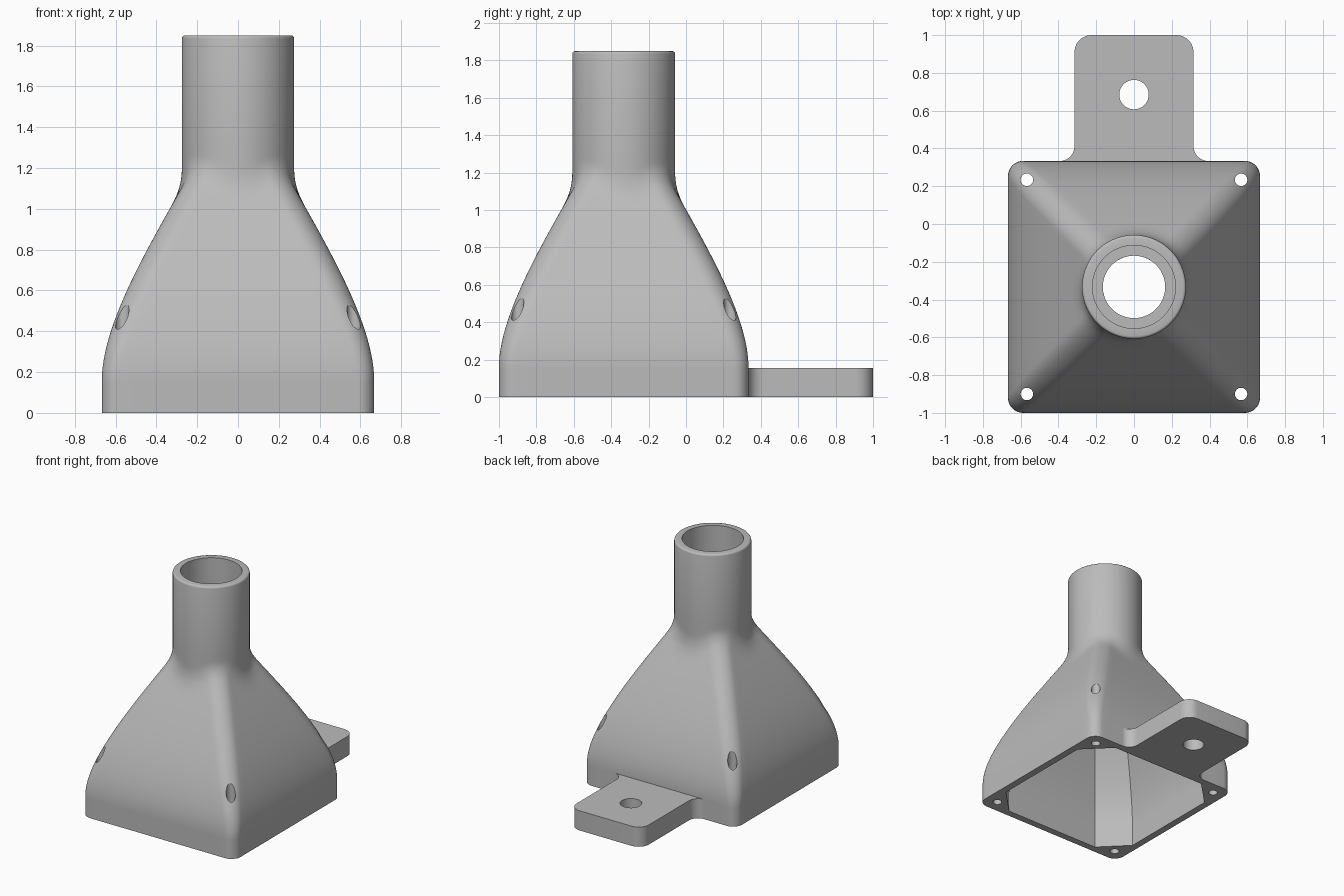
import bpy, bmesh
from math import sin, cos, pi, radians, hypot
from mathutils import Vector

if "Cube" in bpy.data.objects:
    bpy.data.objects.remove(bpy.data.objects["Cube"])

CY = -0.333          # centre line of the funnel in y
WALL = 0.055
TUBE_R, SOCKET_R, BORE_R = 0.275, 0.22, 0.165
LEDGE_Z, NECK_Z, TOP = 1.25, 1.3, 1.85
SIDE, ARC = 16, 10   # segments per flat side and per corner

grey = bpy.data.materials.new("plain grey")
grey.use_nodes = True
grey.diffuse_color = (0.5, 0.5, 0.5, 1)
grey.node_tree.nodes["Principled BSDF"].inputs["Base Color"].default_value = (0.5, 0.5, 0.5, 1)


def make_object(name, bm):
    bmesh.ops.recalc_face_normals(bm, faces=bm.faces)
    mesh = bpy.data.meshes.new(name)
    bm.to_mesh(mesh)
    bm.free()
    mesh.materials.append(grey)
    obj = bpy.data.objects.new(name, mesh)
    bpy.context.collection.objects.link(obj)
    return obj


def drill(obj, x, y, radius, height):
    """Cut a vertical round hole up to the given height."""
    bpy.ops.mesh.primitive_cylinder_add(vertices=40, radius=radius, depth=height + 0.1,
                                        location=(x, y, height / 2 - 0.05))
    cutter = bpy.context.object
    cutter.hide_render = True
    mod = obj.modifiers.new("hole", 'BOOLEAN')
    mod.operation, mod.solver, mod.object = 'DIFFERENCE', 'EXACT', cutter
    bpy.context.view_layer.objects.active = obj
    bpy.ops.object.modifier_apply(modifier=mod.name)
    bpy.data.objects.remove(cutter)


def smooth(obj):
    bpy.ops.object.select_all(action='DESELECT')
    obj.select_set(True)
    bpy.context.view_layer.objects.active = obj
    bpy.ops.object.shade_smooth_by_angle(angle=radians(32))


def smooth_max(a, b, k):
    blend = max(k - abs(a - b), 0) / k
    return max(a, b) + blend * blend * k / 4


def section(half, corner, radius, z, k, chamfer=False):
    """Square with rounded or chamfered corners, pushed out to at least a circle."""
    pts = []
    flat = half - corner
    for q in range(4):
        c, s = cos(q * pi / 2), sin(q * pi / 2)
        quarter = [(half, flat * (2 * i / SIDE - 1)) for i in range(SIDE)]
        for i in range(ARC):
            a = i / ARC
            if chamfer:
                quarter.append((half - corner * a, flat + corner * a))
            else:
                quarter.append((flat + corner * cos(a * pi / 2), flat + corner * sin(a * pi / 2)))
        for x, y in quarter:
            d = hypot(x, y)
            f = smooth_max(d, radius, k) / d
            pts.append(Vector(((x * c - y * s) * f, CY + (x * s + y * c) * f, z)))
    return pts


# Flank curve: straight base, S-curve, then a straight run into the tube
flank = [(0.667, 0.0), (0.667, 0.155)]
p = [Vector(v) for v in ((0.667, 0.16), (0.667, 0.42), (0.46, 0.78), (0.278, 1.1))]
for i in range(25):
    t = i / 24
    u = 1 - t
    flank.append(tuple(p[0] * u**3 + p[1] * 3*u*u*t + p[2] * 3*u*t*t + p[3] * t**3))
for i in range(1, 13):
    flank.append((0.278 - 0.108 * i / 12, 1.1 + (NECK_Z - 1.1) * i / 12))


def outer(half, z, radius=TUBE_R):
    corner = 0.08 + 0.03 * min(max((z - 0.16) / 0.4, 0), 1)
    return section(half, corner, radius, z, 0.05)


def inner(half, z, radius=BORE_R):
    half = max(half - WALL, 0.12)
    return section(half, min(0.1 + 0.16 * half, half * 0.8), radius, z, 0.01, True)


# Funnel: outside rings going up, inside rings coming down, closed at the base
thin = flank[-1][0]
rings = [outer(h, z) for h, z in flank]
for a in (0, 30, 60, 90):
    r = 0.015
    rings.append(outer(thin, TOP - r + r * sin(radians(a)), TUBE_R - r + r * cos(radians(a))))
rings += [inner(thin, TOP, SOCKET_R), inner(thin, LEDGE_Z, SOCKET_R), inner(thin, LEDGE_Z)]
rings += [inner(h, z) for h, z in reversed(flank) if z < LEDGE_Z - 0.005]

bm = bmesh.new()
loops = [[bm.verts.new(v) for v in ring] for ring in rings]
for low, high in zip(loops, loops[1:] + loops[:1]):
    n = len(low)
    for i in range(n):
        j = (i + 1) % n
        bm.faces.new((low[i], low[j], high[j], high[i]))
funnel = make_object("funnel_body", bm)
for sx in (-1, 1):
    for sy in (-1, 1):
        drill(funnel, sx * 0.567, CY + sy * 0.567, 0.033, 0.75)
smooth(funnel)


# Mounting tab with rounded outer corners and flared root
def arc(cx, cy, r, start, end):
    return [(cx + r * cos(radians(start + (end - start) * i / 10)),
             cy + r * sin(radians(start + (end - start) * i / 10))) for i in range(11)]


right = [(0.395, 0.295)] + arc(0.395, 0.413, 0.08, 270, 180) + arc(0.225, 0.91, 0.09, 0, 90)
outline = right + [(-x, y) for x, y in reversed(right)]
bm = bmesh.new()
face = bm.faces.new([bm.verts.new((x, y, 0)) for x, y in outline])
top = bmesh.ops.extrude_face_region(bm, geom=[face])["geom"]
bmesh.ops.translate(bm, vec=(0, 0, 0.155),
                    verts=[v for v in top if isinstance(v, bmesh.types.BMVert)])
tab = make_object("mounting_tab", bm)
drill(tab, 0, 0.685, 0.078, 0.3)
smooth(tab)
